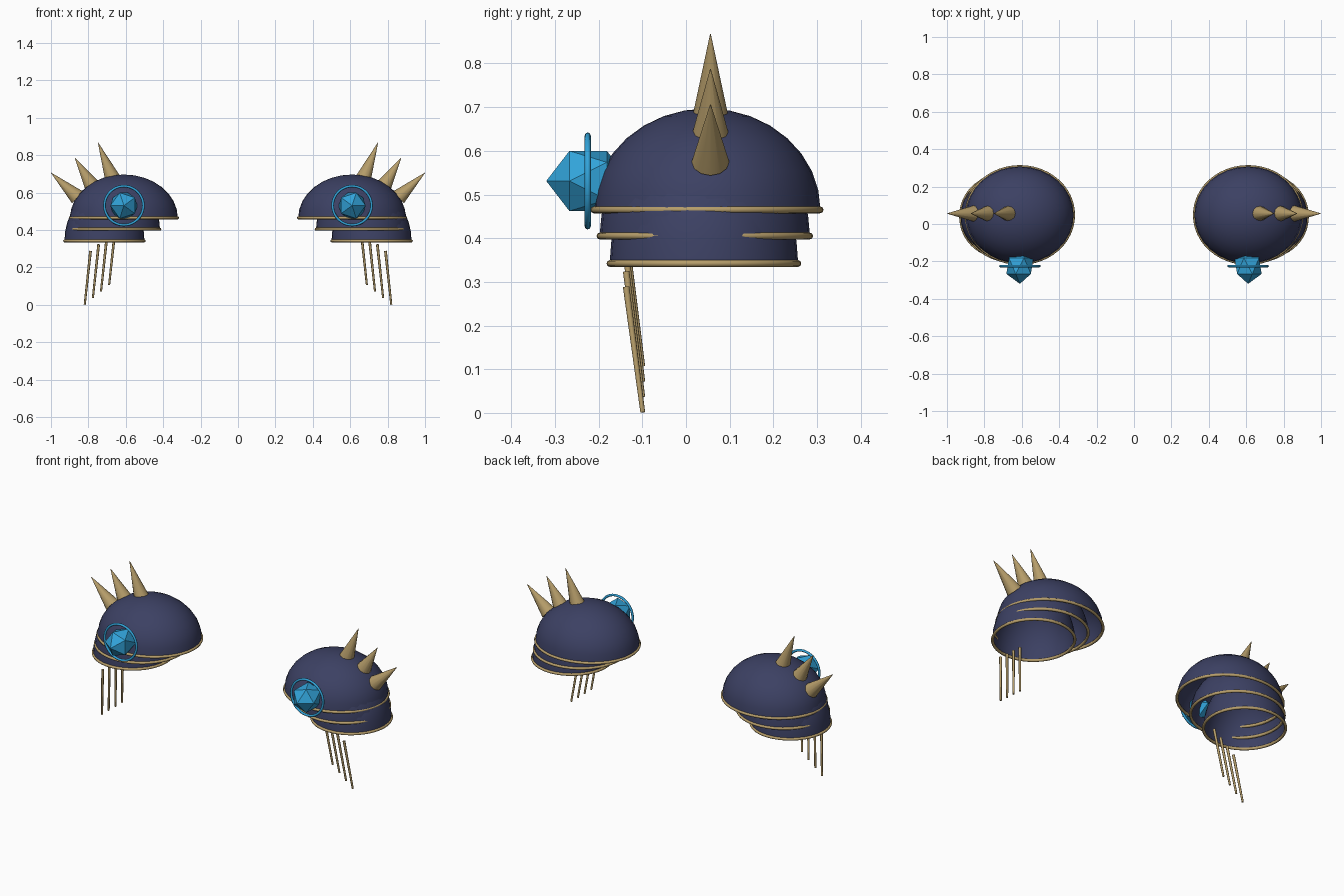
import bpy, bmesh, math
from mathutils import Vector, Matrix

if "Cube" in bpy.data.objects:
    bpy.data.objects.remove(bpy.data.objects["Cube"])


def material(name, rgb):
    m = bpy.data.materials.new(name)
    m.diffuse_color = (*rgb, 1.0)
    m.use_nodes = True
    m.node_tree.nodes["Principled BSDF"].inputs["Base Color"].default_value = m.diffuse_color
    return m


NAVY = material("navy_blue", (0.045, 0.052, 0.125))
GOLD = material("antique_gold", (0.47, 0.34, 0.145))
BLUE = material("gem_blue", (0.032, 0.37, 0.70))


def finish(bm, name, mat, smooth=True):
    bmesh.ops.recalc_face_normals(bm, faces=bm.faces)
    me = bpy.data.meshes.new(name)
    bm.to_mesh(me)
    bm.free()
    me.materials.append(mat)
    ob = bpy.data.objects.new(name, me)
    bpy.context.collection.objects.link(ob)
    if smooth:
        bpy.ops.object.select_all(action='DESELECT')
        ob.select_set(True)
        bpy.context.view_layer.objects.active = ob
        bpy.ops.object.shade_smooth_by_angle(angle=math.radians(50))
    return ob


def dome(name, center, radii):
    # open upper half of an ellipsoid
    bm = bmesh.new()
    bmesh.ops.create_uvsphere(bm, u_segments=32, v_segments=16, radius=1)
    low = [v for v in bm.verts if v.co.z < -0.01]
    bmesh.ops.delete(bm, geom=low, context='VERTS')
    bm.transform(Matrix.Translation(center) @ Matrix.Diagonal((*radii, 1)))
    return finish(bm, name, NAVY)


def hoop(name, center, rx, ry, minor, mat, upright=False):
    # elliptical torus, flat or facing the front
    bm = bmesh.new()
    n, k = 48, 8
    rows = []
    for i in range(n):
        a = 2 * math.pi * i / n
        row = []
        for j in range(k):
            b = 2 * math.pi * j / k
            d = minor * math.cos(b)
            p = Vector(((rx + d) * math.cos(a), (ry + d) * math.sin(a), minor * math.sin(b)))
            if upright:
                p = Vector((p.x, -p.z, p.y))
            row.append(bm.verts.new(p + Vector(center)))
        rows.append(row)
    for i in range(n):
        r, s = rows[i], rows[(i + 1) % n]
        for j in range(k):
            bm.faces.new((r[j], s[j], s[(j + 1) % k], r[(j + 1) % k]))
    return finish(bm, name, mat)


def cone(name, start, end, r1, r2, sides):
    a, b = Vector(start), Vector(end)
    bm = bmesh.new()
    bmesh.ops.create_cone(bm, cap_ends=True, segments=sides, radius1=r1, radius2=r2,
                          depth=(b - a).length)
    rot = (b - a).to_track_quat('Z', 'Y').to_matrix().to_4x4()
    bm.transform(Matrix.Translation((a + b) / 2) @ rot)
    return finish(bm, name, GOLD)


parts = []

# three overlapping shoulder plates, each with a gold rim
plates = [
    ("upper", (0.61, 0.048, 0.465), (0.288, 0.260, 0.232)),
    ("middle", (0.664, 0.043, 0.405), (0.247, 0.241, 0.250)),
    ("lower", (0.714, 0.041, 0.342), (0.214, 0.216, 0.270)),
]
for label, c, r in plates:
    parts.append(dome(label + "_plate", c, r))
    parts.append(hoop(label + "_rim", c, r[0] - 0.001, r[1] - 0.001, 0.008, GOLD))

# spikes fanning outwards
spikes = [((0.668, 0.670), (0.748, 0.867)),
          ((0.779, 0.635), (0.872, 0.787)),
          ((0.858, 0.575), (0.999, 0.706))]
for i, (a, b) in enumerate(spikes):
    parts.append(cone(f"spike_{i + 1}", (a[0], 0.056, a[1]), (b[0], 0.056, b[1]),
                      0.043, 0.001, 12))

# faceted gem and its hoop on the front
bm = bmesh.new()
bmesh.ops.create_icosphere(bm, subdivisions=1, radius=1)
bm.transform(Matrix.Translation((0.61, -0.224, 0.531))
             @ Matrix.Diagonal((0.081, 0.096, 0.081, 1))
             @ Matrix.Rotation(math.pi / 2, 4, 'X'))
parts.append(finish(bm, "gem", BLUE, smooth=False))
parts.append(hoop("gem_hoop", (0.61, -0.225, 0.531), 0.104, 0.104, 0.007, BLUE, upright=True))

# hanging rods, stepping down outwards
for i in range(4):
    x, z = 0.658 + 0.0435 * i, 0.107 - 0.0352 * i
    parts.append(cone(f"hanging_rod_{i + 1}", (x + 0.031, -0.099, z),
                      (x, -0.137, z + 0.287), 0.0055, 0.0075, 8))

# mirrored pauldron on the other shoulder
for ob in parts:
    mod = ob.modifiers.new("mirror", 'MIRROR')
    mod.use_axis = (True, False, False)
    mod.use_mirror_merge = False
